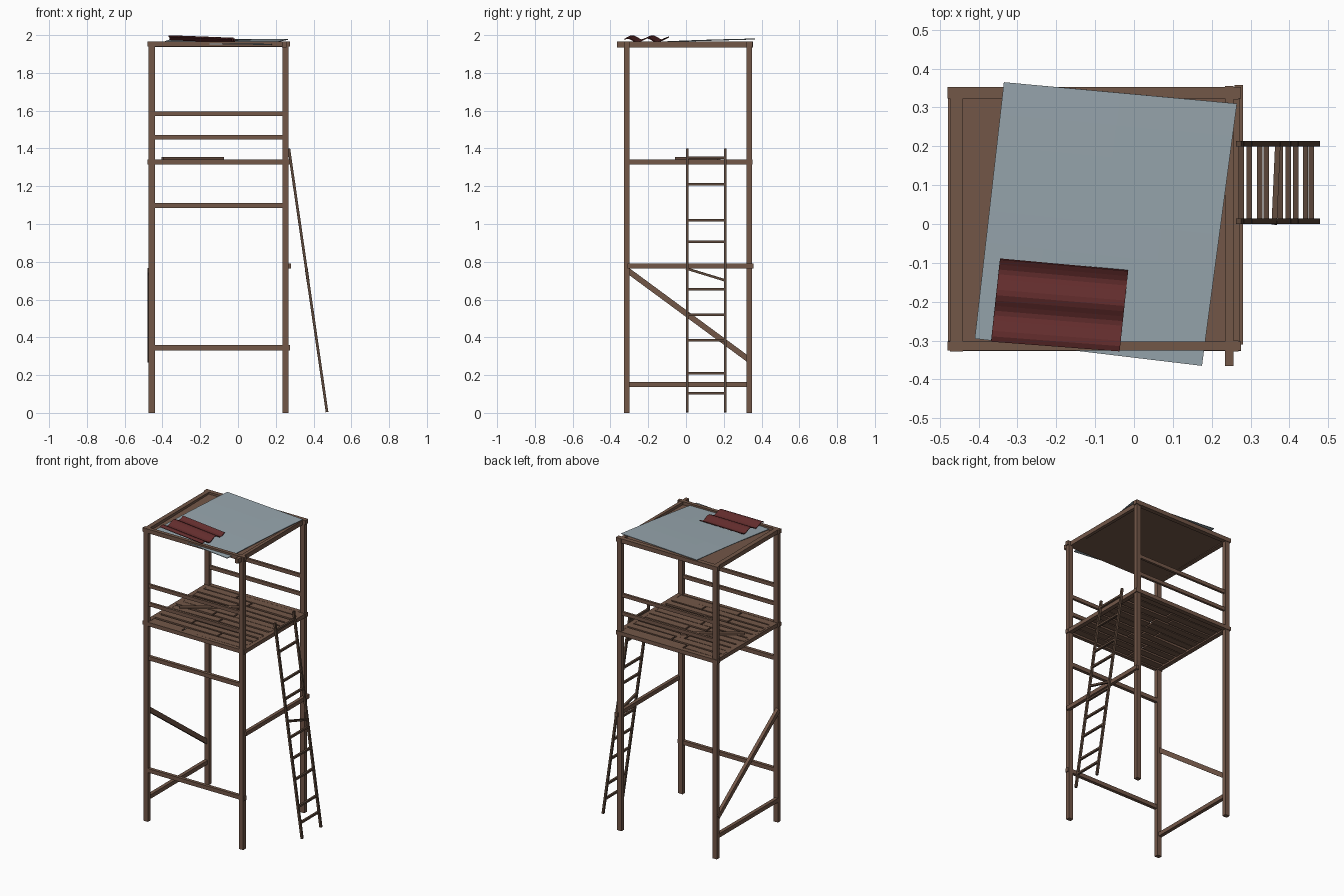
import bpy, bmesh, math, random
from mathutils import Vector, Matrix

if "Cube" in bpy.data.objects:
    bpy.data.objects.remove(bpy.data.objects["Cube"])

random.seed(4)


def material(name, r, g, b):
    m = bpy.data.materials.new(name)
    m.diffuse_color = (r, g, b, 1)
    m.use_nodes = True
    m.node_tree.nodes["Principled BSDF"].inputs["Base Color"].default_value = m.diffuse_color
    return m


WOOD = material("weathered wood", 0.17, 0.095, 0.064)
DARK = material("dark wood", 0.105, 0.062, 0.041)
BLUE = material("blue grey sheet", 0.31, 0.38, 0.42)
RED = material("rust red sheet", 0.125, 0.026, 0.026)


def finish(name, bm, mat):
    bmesh.ops.recalc_face_normals(bm, faces=bm.faces)
    me = bpy.data.meshes.new(name)
    bm.to_mesh(me)
    bm.free()
    me.materials.append(mat)
    ob = bpy.data.objects.new(name, me)
    bpy.context.collection.objects.link(ob)
    return ob


def beam(name, a, b, w, h, mat=WOOD):
    """Square timber from a to b, w wide sideways and h tall."""
    a, b = Vector(a), Vector(b)
    d = (b - a).normalized()
    up = Vector((0, 1, 0)) if abs(d.z) > 0.95 else Vector((0, 0, 1))
    side = up.cross(d).normalized()
    up = d.cross(side)
    m = Matrix((d * (b - a).length, side * w, up * h)).transposed().to_4x4()
    m.translation = (a + b) / 2
    bm = bmesh.new()
    bmesh.ops.create_cube(bm, size=1, matrix=m)
    return finish(name, bm, mat)


def sheet(name, corners, nu, nv, lift, mat, thick):
    """Sheet spanning four corners, raised by lift(u, v)."""
    c = [Vector(p) for p in corners]
    bm = bmesh.new()
    rows = []
    for j in range(nv + 1):
        v = j / nv
        row = []
        for i in range(nu + 1):
            u = i / nu
            p = c[0].lerp(c[1], u).lerp(c[3].lerp(c[2], u), v)
            p.z += lift(u, v)
            row.append(bm.verts.new(p))
        rows.append(row)
    for j in range(nv):
        for i in range(nu):
            bm.faces.new((rows[j][i], rows[j][i + 1], rows[j + 1][i + 1], rows[j + 1][i]))
    ob = finish(name, bm, mat)
    s = ob.modifiers.new("thickness", 'SOLIDIFY')
    s.thickness = thick
    s.offset = 0
    return ob


XL, XR, YF, YB = -0.457, 0.252, -0.314, 0.335

# corner posts
for n, x, y in (("front_left", XL, YF), ("front_right", XR, YF),
                ("back_left", XL, YB), ("back_right", XR, YB)):
    beam(n + "_post", (x, y, 0), (x, y, 1.965), 0.033, 0.028)

# deck frame and roof frame
for n, z, h in (("deck", 1.328, 0.026), ("roof", 1.953, 0.028)):
    beam(n + "_front_beam", (-0.48, YF, z), (0.275, YF, z), 0.024, h)
    beam(n + "_back_beam", (-0.48, YB + 0.003, z), (0.275, YB + 0.003, z), 0.03, h)
    beam(n + "_left_beam", (XL, YF - 0.01, z), (XL, 0.35, z), 0.03, h)
beam("deck_right_beam", (0.258, -0.325, 1.328), (0.258, 0.352, 1.328), 0.03, 0.026)
beam("roof_right_beam", (0.245, -0.365, 1.95), (0.245, 0.355, 1.95), 0.022, 0.03)

# cross braces on the sides
beam("front_low_brace", (-0.44, -0.316, 0.345), (0.275, -0.316, 0.345), 0.022, 0.027)
beam("front_high_brace", (-0.46, -0.312, 1.098), (0.255, -0.312, 1.098), 0.022, 0.027)
beam("right_brace", (0.27, -0.31, 0.777), (0.27, 0.358, 0.777), 0.022, 0.027)
beam("left_low_brace", (-0.462, -0.31, 0.15), (-0.462, 0.34, 0.15), 0.024, 0.027)
beam("left_diagonal_brace", (-0.468, -0.31, 0.755), (-0.468, 0.335, 0.28), 0.022, 0.03)

# guard rails
for n, y in (("front", YF), ("back", YB)):
    for k, z in enumerate((1.46, 1.583)):
        beam(f"{n}_rail_{k}", (XL, y, z), (XR, y, z), 0.016, 0.024)

# deck planks, worn and uneven
N = 11
pitch = (YB - YF - 0.02) / N
for i in range(N):
    y = YF + 0.01 + pitch * (i + 0.5)
    cut = random.uniform(-0.3, 0.1)
    t = lambda: random.uniform(-0.004, 0.004)
    z = 1.333 + random.uniform(-0.002, 0.002)
    w = pitch - random.uniform(0.007, 0.015)
    beam(f"plank_{i}_a", (-0.46, y + t(), z), (cut - 0.005, y + t(), z), w, 0.016)
    beam(f"plank_{i}_b", (cut + 0.005, y + t(), z), (0.25, y + t(), z), w, 0.016)
beam("loose_plank", (-0.40, -0.05, 1.348), (-0.08, 0.175, 1.348), 0.02, 0.012)

# ladder leaning on the right side
def ladder_x(z):
    return 0.472 - 0.203 * z / 1.4


for n, y in (("front", 0.007), ("back", 0.207)):
    beam(n + "_ladder_rail", (ladder_x(0.004), y, 0.004), (ladder_x(1.4), y, 1.4),
         0.014, 0.014, DARK)
rungs = [(0.105, 0.105), (0.21, 0.21), (0.385, 0.385), (0.52, 0.52), (0.655, 0.655),
         (0.765, 0.7), (0.905, 0.905), (1.02, 1.02), (1.21, 1.21), (1.35, 1.35)]
for i, (z0, z1) in enumerate(rungs):
    beam(f"rung_{i}", (ladder_x(z0), 0.0, z0), (ladder_x(z1), 0.212, z1), 0.014, 0.013, DARK)

# roof board with the blue and red sheets on top
sheet("roof_board", [(XL, YF, 1.942), (XR, YF, 1.942), (XR, YB, 1.95), (XL, YB, 1.95)],
      1, 1, lambda u, v: 0, WOOD, 0.008)
sheet("blue_sheet", [(-0.41, -0.295, 1.956), (0.175, -0.365, 1.95),
                     (0.265, 0.31, 1.977), (-0.335, 0.365, 1.98)],
      4, 8, lambda u, v: 0.003 * math.sin(math.pi * v), BLUE, 0.004)
red = sheet("red_sheet", [(-0.368, -0.302, 1.986), (-0.037, -0.327, 1.972),
                          (-0.015, -0.12, 1.974), (-0.345, -0.09, 1.986)],
            1, 16, lambda u, v: 0.011 * math.sin(4 * math.pi * v + 0.5), RED, 0.005)
